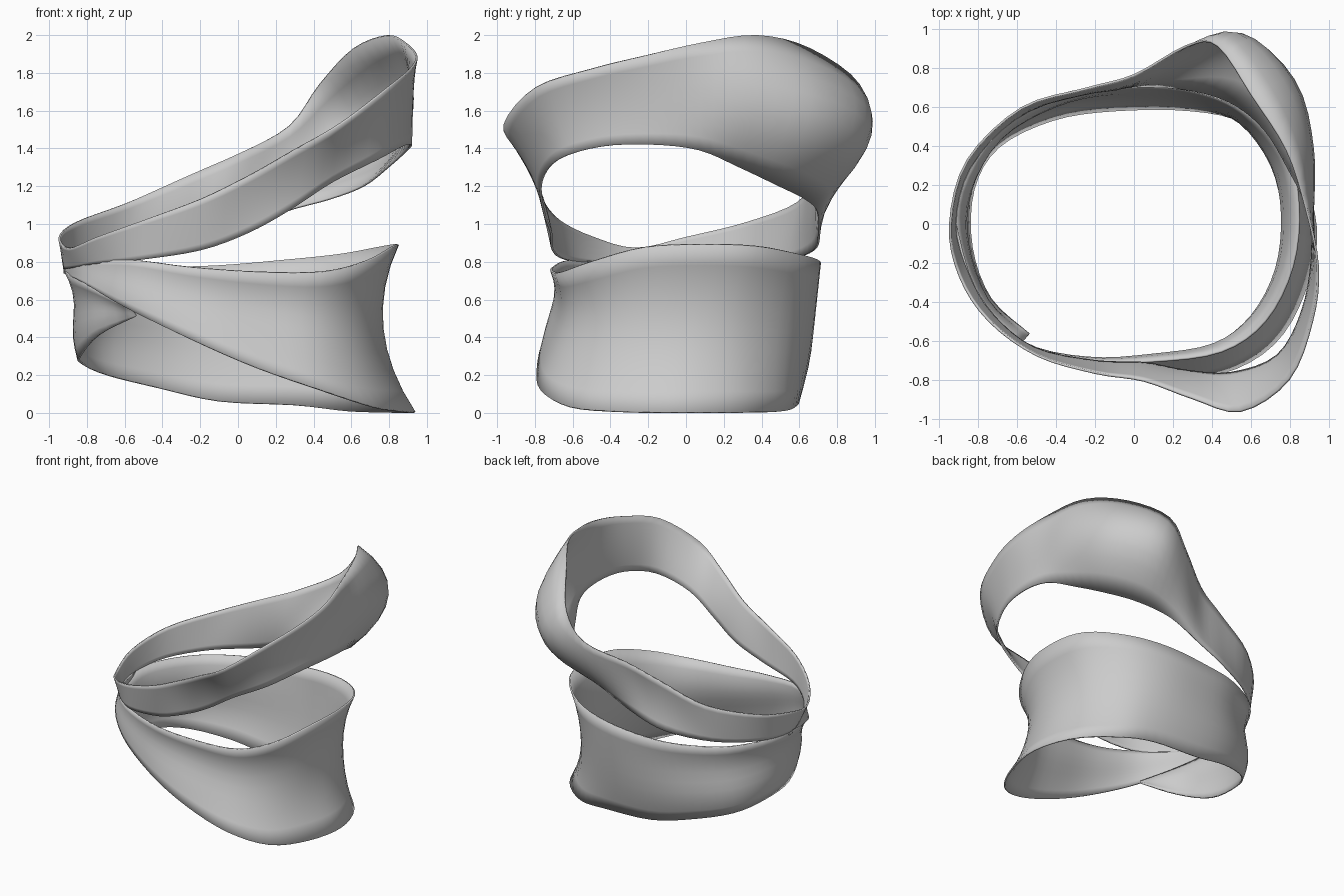
import bpy
import math
from mathutils import Vector

if "Cube" in bpy.data.objects:
    bpy.data.objects.remove(bpy.data.objects["Cube"])

metal = bpy.data.materials.new("plain grey")
metal.diffuse_color = (0.6, 0.6, 0.6, 1)
metal.use_nodes = True
metal.node_tree.nodes["Principled BSDF"].inputs["Base Color"].default_value = metal.diffuse_color


def smooth_path(pts, closed, steps=4):
    """Catmull-Rom curve through the points (any tuple length)."""
    n = len(pts)

    def get(i):
        return pts[i % n] if closed else pts[max(0, min(n - 1, i))]

    out = []
    for i in range(n if closed else n - 1):
        a, b, c, d = (get(i + k) for k in (-1, 0, 1, 2))
        for s in range(steps):
            t = s / steps
            out.append([0.5 * (2 * q + (r - p) * t + (2 * p - 5 * q + 4 * r - u) * t * t
                               + (3 * q - p - 3 * r + u) * t ** 3)
                        for p, q, r, u in zip(a, b, c, d)])
    if not closed:
        out.append(list(pts[-1]))
    return out


def make_band(name, top, bottom, bulge, curl, closed, rows=8):
    """Sheet between two edge paths, bowed radially (bulge) with an S-bend (curl)."""
    tops = smooth_path(top, closed)
    bots = smooth_path(bottom, closed)
    bows = smooth_path(list(zip(bulge, curl)), closed)
    verts, faces = [], []
    for t, b, (bow, bend) in zip(tops, bots, bows):
        t, b = Vector(t), Vector(b)
        mid = (t + b) / 2
        out = Vector((mid.x, mid.y, 0)).normalized()
        for j in range(rows + 1):
            f = j / rows
            push = bow * 4 * f * (1 - f) - bend * math.sin(2 * math.pi * f)
            verts.append(t.lerp(b, f) + out * push)
    n, w = len(tops), rows + 1
    for i in range(n if closed else n - 1):
        k = (i + 1) % n
        for j in range(rows):
            faces.append((i * w + j, i * w + j + 1, k * w + j + 1, k * w + j))
    mesh = bpy.data.meshes.new(name)
    mesh.from_pydata(verts, [], faces)
    mesh.materials.append(metal)
    obj = bpy.data.objects.new(name, mesh)
    bpy.context.collection.objects.link(obj)
    solid = obj.modifiers.new("thickness", "SOLIDIFY")
    solid.thickness = 0.012
    solid.offset = -1
    bpy.context.view_layer.objects.active = obj
    obj.select_set(True)
    bpy.ops.object.shade_smooth_by_angle(angle=math.radians(40))
    obj.select_set(False)
    return obj


# Upper loop: closed tilted band, from the left side round the front
upper_top = [
    (-.95, 0, .93), (-.90, -.27, .87), (-.75, -.50, .93), (-.50, -.68, 1.02),
    (-.20, -.77, 1.13), (.05, -.81, 1.25), (.30, -.90, 1.39), (.55, -.965, 1.53),
    (.80, -.80, 1.72), (.92, -.50, 1.82), (.95, -.22, 1.89), (.89, .08, 1.96),
    (.79, .38, 2.0), (.61, .66, 1.93), (.43, .92, 1.74), (.27, .92, 1.52),
    (0, .77, 1.37), (-.25, .70, 1.26), (-.58, .60, 1.115), (-.86, .33, 1.01)]
upper_bottom = [
    (-.925, 0, .76), (-.86, -.25, .77), (-.74, -.46, .79), (-.52, -.64, .81),
    (-.20, -.71, .86), (.05, -.72, .95), (.27, -.76, 1.07), (.50, -.77, 1.22),
    (.74, -.68, 1.34), (.87, -.45, 1.41), (.92, -.18, 1.42), (.90, .07, 1.39),
    (.80, .28, 1.30), (.67, .49, 1.20), (.49, .63, 1.13), (.24, .70, 1.06),
    (-.05, .71, .94), (-.30, .68, .86), (-.62, .54, .81), (-.85, .29, .78)]
upper_bulge = [0, 0, 0, 0, 0, -.01, -.02, -.02, -.02, -.02, -.01, .03,
               .14, .25, .21, .06, -.02, -.02, 0, 0]
make_band("upper_loop", upper_top, upper_bottom, upper_bulge, [0] * 20, True)

# Lower wrap: open spiral band whose end folds under its own start at front left
lower_top = [
    (-.925, 0, .76), (-.82, -.34, .79), (-.58, -.61, .81), (-.25, -.71, .77),
    (.10, -.71, .745), (.45, -.66, .745), (.68, -.50, .80), (.82, -.22, .875),
    (.85, .10, .89), (.78, .38, .88), (.55, .60, .84), (.25, .70, .81),
    (-.10, .71, .78), (-.40, .66, .77), (-.71, .48, .765), (-.90, .17, .765),
    (-.91, -.10, .74), (-.79, -.41, .67), (-.575, -.605, .55)]
lower_bottom = [
    (-.925, 0, .74), (-.82, -.39, .69), (-.60, -.62, .56), (-.25, -.75, .39),
    (.10, -.79, .24), (.45, -.77, .12), (.72, -.62, .035), (.88, -.35, .01),
    (.94, -.02, .005), (.83, .30, .005), (.58, .52, .01), (.30, .59, .04),
    (-.10, .59, .06), (-.42, .54, .13), (-.70, .40, .20), (-.83, .18, .26),
    (-.84, -.12, .30), (-.74, -.39, .41), (-.54, -.57, .51)]
lower_bulge = [0, 0, 0, -.025, -.05, -.08, -.11, -.12, -.125, -.10, -.035, .01,
               .02, .01, 0, -.015, -.015, -.01, 0]
lower_curl = [0, 0, .005, .01, .015, .015, .01, 0, 0, 0, 0, 0,
              .01, .02, .025, .02, .015, .01, 0]
make_band("lower_wrap", lower_top, lower_bottom, lower_bulge, lower_curl, False)
